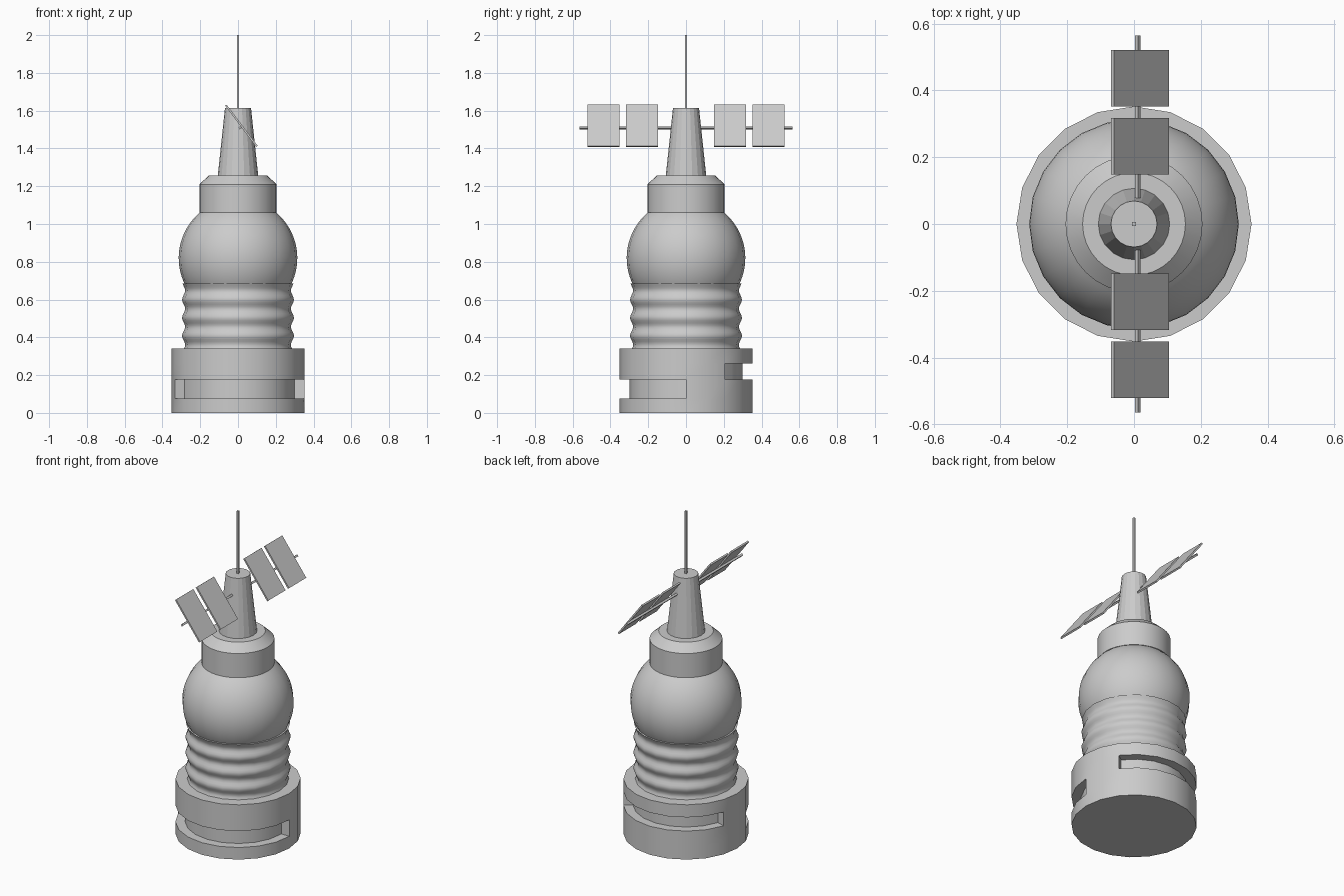
import bpy, bmesh
from math import sin, cos, pi, radians, sqrt

if "Cube" in bpy.data.objects:
    bpy.data.objects.remove(bpy.data.objects["Cube"])

SEG = 20


def finish(bm, name, smooth=True):
    bmesh.ops.remove_doubles(bm, verts=bm.verts, dist=1e-5)
    bmesh.ops.recalc_face_normals(bm, faces=bm.faces)
    mesh = bpy.data.meshes.new(name)
    bm.to_mesh(mesh)
    bm.free()
    ob = bpy.data.objects.new(name, mesh)
    bpy.context.collection.objects.link(ob)
    if smooth:
        bpy.ops.object.select_all(action='DESELECT')
        ob.select_set(True)
        bpy.context.view_layer.objects.active = ob
        bpy.ops.object.shade_smooth_by_angle(angle=radians(30))
    return ob


def point(r, a, z):
    return (r * cos(a), r * sin(a), z)


def lathe(name, profile, seg=SEG, smooth=True):
    """Revolve (radius, z) points about z and cap both ends."""
    bm = bmesh.new()
    rings = [[bm.verts.new(point(r, 2 * pi * i / seg, z)) for i in range(seg)]
             for r, z in profile]
    for lo, hi in zip(rings, rings[1:]):
        for i in range(seg):
            j = (i + 1) % seg
            bm.faces.new((lo[i], lo[j], hi[j], hi[i]))
    bm.faces.new(rings[0])
    bm.faces.new(rings[-1])
    return finish(bm, name, smooth)


def box(name, size, loc, tilt=0.0):
    bpy.ops.mesh.primitive_cube_add(size=1, location=loc, rotation=(0, tilt, 0))
    ob = bpy.context.object
    ob.name = name
    ob.scale = size
    return ob


# Base drum with two recessed slots: level index -> slotted segments
R, CORE = 0.352, 0.298
levels = [0, 0.075, 0.177, 0.262, 0.34]
slots = {1: set(range(11, 20)), 2: set(range(2, 9))}
bm = bmesh.new()


def quad(*pts):
    bm.faces.new([bm.verts.new(p) for p in pts])


for k, (z0, z1) in enumerate(zip(levels, levels[1:])):
    cut = slots.get(k, set())
    for i in range(SEG):
        a, b = 2 * pi * i / SEG, 2 * pi * (i + 1) / SEG
        r = CORE if i in cut else R
        quad(point(r, a, z0), point(r, b, z0), point(r, b, z1), point(r, a, z1))
        if i in cut:
            for z in (z0, z1):      # slot floor and ceiling
                quad(point(CORE, a, z), point(CORE, b, z), point(R, b, z), point(R, a, z))
            for n, t in ((i - 1, a), (i + 1, b)):    # slot end walls
                if n % SEG not in cut:
                    quad(point(CORE, t, z0), point(R, t, z0), point(R, t, z1), point(CORE, t, z1))
for z in (levels[0], levels[-1]):
    bm.faces.new([bm.verts.new(point(R, 2 * pi * i / SEG, z)) for i in range(SEG)])
finish(bm, "base_drum")

# Ribbed section
N = 28
ribs = []
for i in range(N + 1):
    z = 0.34 + 0.345 * i / N
    ribs.append((0.288 + 0.008 * cos(2 * pi * (z - 0.60) / 0.096), z))
lathe("ribbed_section", ribs)

# Round tank, open arc between the ribs and the collar
arc = []
for i in range(17):
    a = radians(-28 + 79 * i / 16)
    arc.append((0.314 * cos(a), 0.82 + 0.314 * sin(a)))
lathe("round_tank", arc, 24)

# Collar, tapered tower and antenna
lathe("collar", [(0.205, 1.06), (0.205, 1.21), (0.154, 1.257)], 32)
lathe("tower", [(0.107, 1.257), (0.069, 1.613)], SEG, smooth=False)
box("antenna", (0.011, 0.011, 0.39), (0, 0, 1.805))

# Solar panels on both sides with their support rods
tilt = radians(53)
for side, label in ((1, "back"), (-1, "front")):
    box(label + "_panel_rod", (0.012, 0.5, 0.012), (0.011, side * 0.315, 1.509), tilt)
    for n, y in enumerate((0.233, 0.436)):
        box(f"{label}_solar_panel_{n + 1}", (0.274, 0.169, 0.01), (0.018, side * y, 1.52), tilt)
